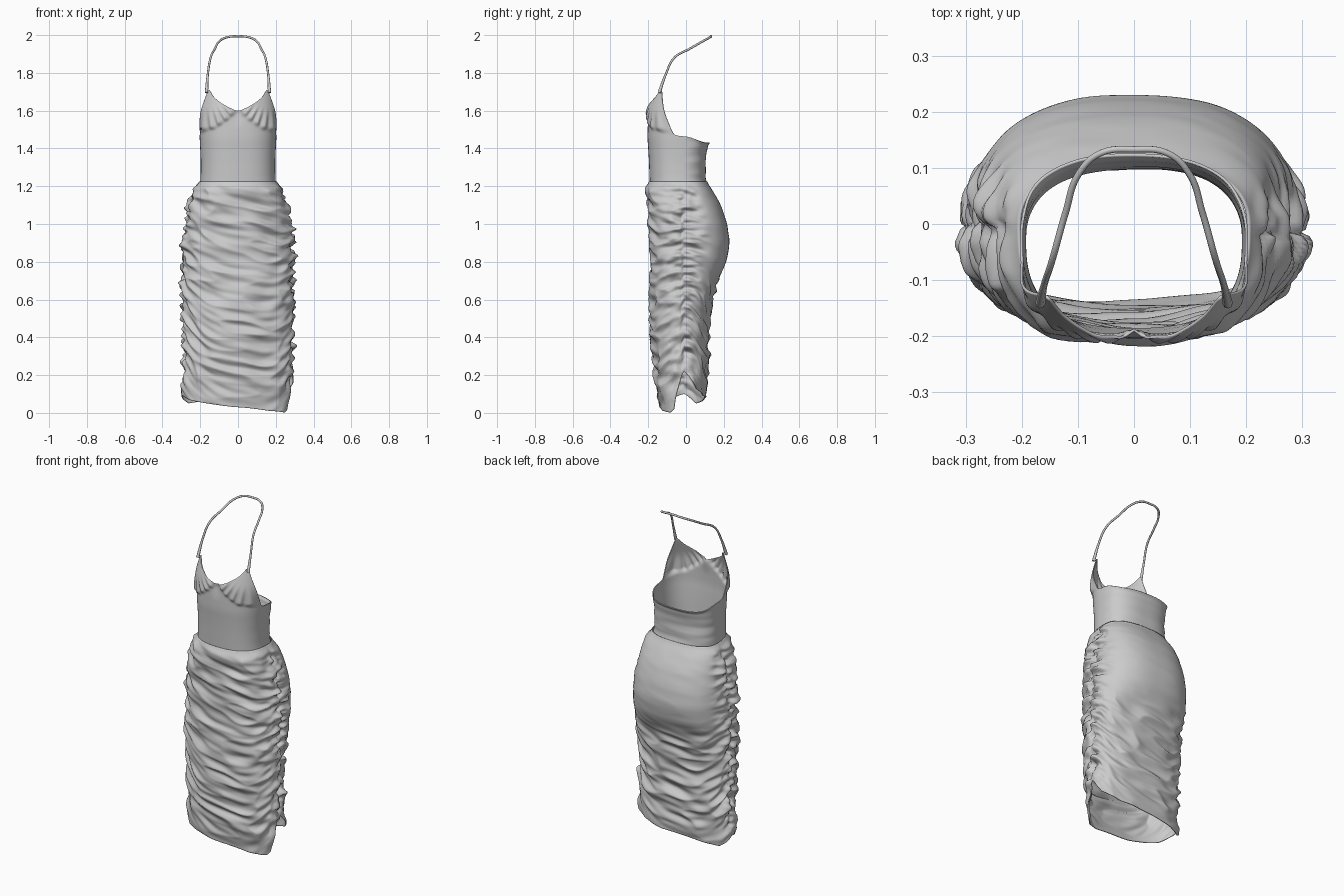
import bpy, bmesh, math
from mathutils import Vector, noise

if "Cube" in bpy.data.objects:
    bpy.data.objects.remove(bpy.data.objects["Cube"])

SEG = 200


def lin(t, k, i):
    # linear lookup in a sorted table of tuples (key first)
    if k <= t[0][0]:
        return t[0][i]
    for a, b in zip(t, t[1:]):
        if k <= b[0]:
            return a[i] + (b[i] - a[i]) * (k - a[0]) / (b[0] - a[0])
    return t[-1][i]


def smooth(t, k, i, r):
    return sum(lin(t, k + d * r, i) for d in (-1, -.5, 0, .5, 1)) / 5


def step(a, b, v):
    v = max(0, min(1, (v - a) / (b - a)))
    return v * v * (3 - 2 * v)


def ring_point(table, z, th, yc, r, power=.8):
    # rounded-box cross-section with separate front and back depth
    w, f, b = (smooth(table, z, i, r) for i in (1, 2, 3))
    c, s = math.cos(th), math.sin(th)
    x = w * math.copysign(abs(c) ** power, c)
    d = (b - yc) if s > 0 else (yc - f)
    return Vector((x, yc + d * math.copysign(abs(s) ** power, s), z))


def shell(name, rows, point):
    # tube of quads; point(theta, v) gives each position
    bm = bmesh.new()
    grid = [[bm.verts.new(point(-math.pi + 2 * math.pi * j / SEG, i / rows))
             for j in range(SEG)] for i in range(rows + 1)]
    for a, b in zip(grid, grid[1:]):
        for j in range(SEG):
            k = (j + 1) % SEG
            bm.faces.new((a[j], a[k], b[k], b[j]))
    me = bpy.data.meshes.new(name)
    bm.to_mesh(me)
    bm.free()
    me.shade_smooth()
    ob = bpy.data.objects.new(name, me)
    bpy.context.collection.objects.link(ob)
    m = ob.modifiers.new("cloth", 'SOLIDIFY')
    m.thickness, m.offset = .005, -1
    return ob


# height, half width, front y, back y
SKIRT = [(0, .275, -.135, .10), (.15, .285, -.16, .11), (.3, .285, -.175, .12),
         (.4, .288, -.185, .12), (.5, .29, -.19, .123), (.6, .294, -.19, .138),
         (.7, .297, -.187, .165), (.8, .295, -.187, .215), (.9, .29, -.19, .232),
         (1.0, .28, -.195, .218), (1.1, .262, -.205, .185), (1.18, .243, -.217, .14),
         (1.21, .215, -.205, .118), (1.23, .198, -.19, .108)]
BODICE = [(1.17, .205, -.19, .115), (1.25, .198, -.193, .105), (1.33, .197, -.196, .103),
          (1.4, .20, -.20, .112), (1.45, .203, -.204, .125), (1.52, .204, -.203, .125),
          (1.6, .205, -.20, .12), (1.66, .2, -.187, .12), (1.72, .193, -.17, .12)]
# angle in degrees (right = 0, front = -90), height
HEM = [(-180, .10), (-150, .07), (-120, .05), (-90, .03), (-60, .012), (-30, .002),
       (-20, .02), (0, .22), (25, .13), (60, .09), (100, .075), (150, .05), (180, .10)]
NECK = [(0, 1.465), (8, 1.475), (36, 1.69), (41, 1.712), (46, 1.70), (55, 1.672),
        (75, 1.63), (90, 1.598)]


# gathered skirt with side ruching
def skirt_point(th, v):
    c, s = math.cos(th), math.sin(th)
    hem = lin(HEM, math.degrees(th), 1)
    top = 1.225
    z = hem + (top - hem) * v
    p = ring_point(SKIRT, z, th, -.01, .02)
    side = abs(c)
    # fold height: folds hang lower in the middle than at the side seams
    drop = .13 * side ** 3 * step(1.2, .5, z)
    q = z - drop + (.08 * c if s < 0 else -.06 * c)
    n1 = noise.noise(Vector((c * 1.3, s * 1.3 + 5, q * 13)))
    n2 = noise.noise(Vector((c * 2.2 + 9, s * 2.2, q * 27)))
    n3 = noise.noise(Vector((c * 4, s * 4 + 20, q * 48)))
    ridge = .5 - abs(n1) * 1.9
    pucker = math.exp(-((abs(th) if side < 0 or c > 0 else math.pi - abs(th)) / .35) ** 2)
    # seat of the back stays smooth
    calm = 1 - .93 * step(.15, .6, s) * step(.66, .8, z)
    ends = step(1.225, 1.16, z) * (.35 + .65 * step(0, .15, z - hem))
    amp = calm * ends
    d = amp * (.018 * ridge + .013 * n2 + .018 * pucker * (n2 + .6 * n3))
    d -= .008 * math.exp(-((abs(th) if c > 0 else math.pi - abs(th)) / .05) ** 2) * ends
    out = Vector((c, s, 0))
    # left hem corner flares outward
    if c < 0:
        p.x -= .022 * side ** 4 * step(.25, .1, z)
    else:
        p += out * .02 * side ** 6 * step(.3, .1, z) * step(0, .3, s)
    return p + out * d


shell("gathered_skirt", 190, skirt_point)


# fitted bodice with raised neckline points and gathered cups
def bodice_point(th, v):
    c, s = math.cos(th), math.sin(th)
    deg = math.degrees(th)
    if s < 0:
        a = abs(deg) if c > 0 else 180 - abs(deg)
        top = smooth(NECK, a, 1, 1.5)
    else:
        top = 1.465 - .035 * step(0, .9, s)
    z = 1.18 + (top - 1.18) * v
    p = ring_point(BODICE, z, th, -.03, .02)
    out = Vector((c, s, 0))
    if s < 0:
        ax = abs(p.x)
        under = lin([(0, 1.6), (.05, 1.55), (.12, 1.5), (.21, 1.48)], ax, 1)
        h = z - under
        front = step(0, .45, -s)
        cup = step(-.004, .022, h) * front
        bulge = .011 * cup * step(.22, .06, h)
        ang = math.atan2(ax - .165, 1.74 - z)
        gather = .005 * math.sin(ang * 34) * cup * step(.13, .02, h) * step(.01, .05, ax)
        cleave = -.008 * math.exp(-(ax / .025) ** 2) * step(1.5, 1.6, z)
        p += out * (bulge + gather + cleave)
    else:
        # faint pulls and rolled edge across the back
        p += out * (.004 * noise.noise(Vector((p.x * 5, 3, z * 26))) * step(0, .5, s)
                    + .006 * step(.93, 1, v) * step(.2, .7, s))
    return p


shell("bodice", 80, bodice_point)

# halter neck strap
half = [(.167, -.142, 1.695), (.16, -.108, 1.79), (.145, -.062, 1.88), (.122, .02, 1.928),
        (.098, .09, 1.968), (.06, .126, 1.988), (0, .133, 1.994)]
path = half + [(-x, y, z) for x, y, z in reversed(half[:-1])]
cu = bpy.data.curves.new("halter_strap", 'CURVE')
cu.dimensions = '3D'
cu.bevel_depth = .006
cu.bevel_resolution = 2
cu.use_fill_caps = True
sp = cu.splines.new('BEZIER')
sp.bezier_points.add(len(path) - 1)
for bp, co in zip(sp.bezier_points, path):
    bp.co = co
    bp.handle_left_type = bp.handle_right_type = 'AUTO'
sp.bezier_points[0].radius = sp.bezier_points[-1].radius = 1.5
bpy.context.collection.objects.link(bpy.data.objects.new("halter_strap", cu))
